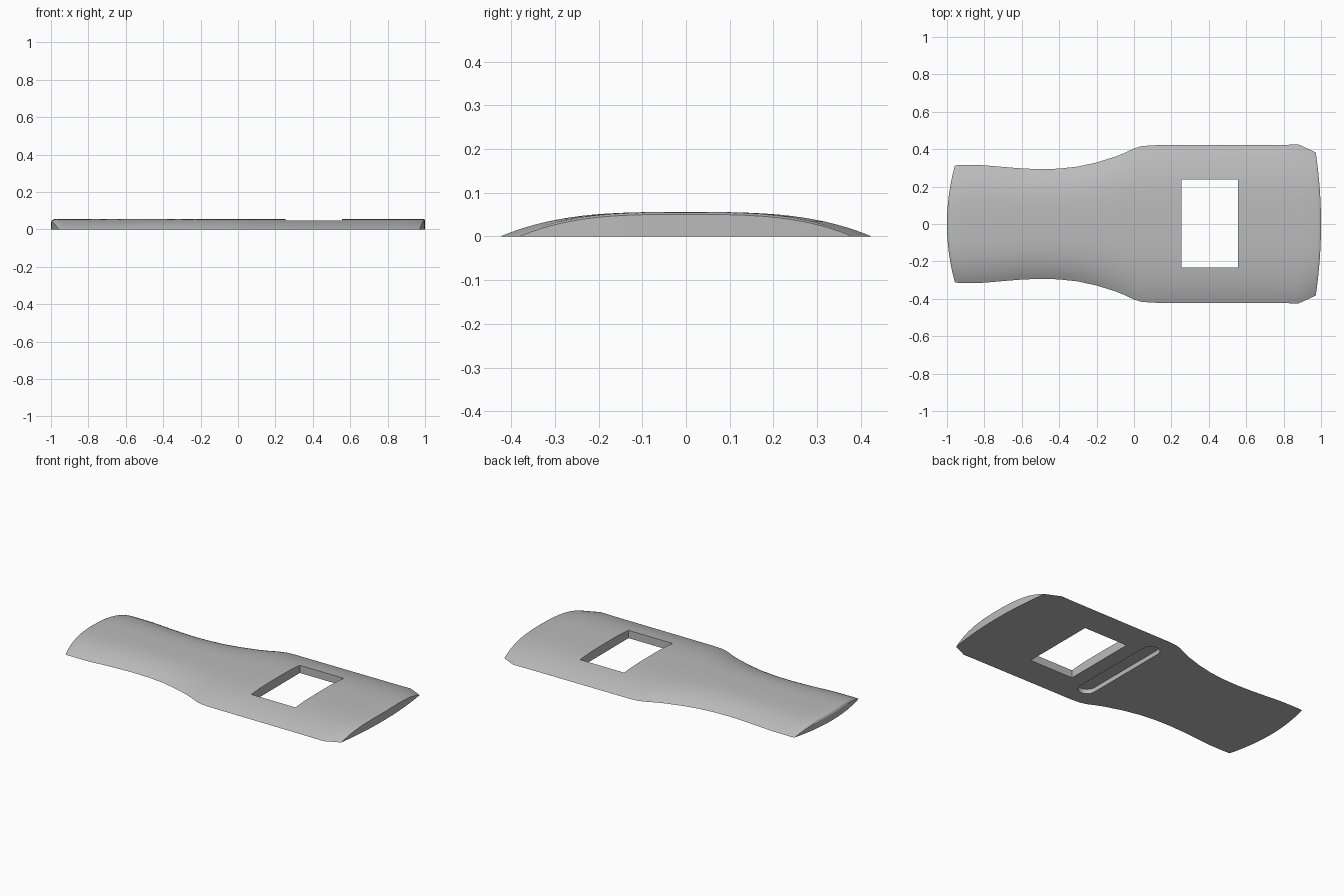
import bpy, bmesh

cube = bpy.data.objects.get("Cube")
if cube:
    bpy.data.objects.remove(cube, do_unlink=True)

HEIGHT = 0.056
COLUMNS = 32

grey = bpy.data.materials.new("plain grey")
grey.use_nodes = True
colour = (0.5, 0.5, 0.5, 1)
grey.diffuse_color = colour
grey.node_tree.nodes["Principled BSDF"].inputs["Base Color"].default_value = colour

# Stations along the plate: x, half width, height factor
STATIONS = [
    (-1, .312, .72), (-.994, .313, .88), (-.985, .314, .96), (-.97, .315, 1),
    (-.9, .315, 1), (-.8, .314, 1), (-.7, .305, 1), (-.6, .297, 1),
    (-.5, .293, 1), (-.4, .296, 1), (-.3, .307, 1), (-.2, .329, 1),
    (-.1, .36, 1), (-.05, .38, 1), (0, .404, 1), (.04, .416, 1),
    (.1, .421, 1), (.5, .422, 1), (.8, .423, 1), (.88, .425, 1),
    (.985, .388, 1), (.994, .384, .97), (1, .381, .9)]


def new_object(name, bm):
    bmesh.ops.recalc_face_normals(bm, faces=bm.faces)
    mesh = bpy.data.meshes.new(name)
    bm.to_mesh(mesh)
    bm.free()
    mesh.materials.append(grey)
    obj = bpy.data.objects.new(name, mesh)
    bpy.context.collection.objects.link(obj)
    return obj


def bowed(x, t):
    """Pull the corners in so both ends bow outward."""
    if x < -0.8:
        return x + 0.042 * t * t * (-0.8 - x) / 0.2
    if x > 0.88:
        return x - 0.028 * t * t * (x - 0.88) / 0.12
    return x


# Domed plate with a flat underside
bm = bmesh.new()
top, base = [], []
for x, width, factor in STATIONS:
    upper, lower = [], []
    for j in range(COLUMNS + 1):
        t = 2 * j / COLUMNS - 1
        px, py = bowed(x, t), width * t
        low = bm.verts.new((px, py, 0))
        z = HEIGHT * factor * (1 - abs(t) ** 3.2)
        lower.append(low)
        upper.append(low if j in (0, COLUMNS) else bm.verts.new((px, py, z)))
    top.append(upper)
    base.append(lower)


def skin(row_a, row_b):
    for j in range(COLUMNS):
        corners = [row_a[j], row_a[j + 1], row_b[j + 1], row_b[j]]
        bm.faces.new(list(dict.fromkeys(corners)))


for rows in (top, base):
    for a, b in zip(rows, rows[1:]):
        skin(a, b)
skin(top[0], base[0])
skin(top[-1], base[-1])
plate = new_object("domed_plate", bm)


def prism(name, outline, z0, z1):
    bm = bmesh.new()
    face = bm.faces.new([bm.verts.new((x, y, z0)) for x, y in outline])
    extruded = bmesh.ops.extrude_face_region(bm, geom=[face])["geom"]
    verts = [g for g in extruded if isinstance(g, bmesh.types.BMVert)]
    bmesh.ops.translate(bm, verts=verts, vec=(0, 0, z1 - z0))
    obj = new_object(name, bm)
    obj.hide_render = True
    return obj


def cut(cutter):
    mod = plate.modifiers.new("cut", "BOOLEAN")
    mod.operation = "DIFFERENCE"
    mod.solver = "EXACT"
    mod.object = cutter
    bpy.ops.object.modifier_apply(modifier=mod.name)
    bpy.data.objects.remove(cutter, do_unlink=True)


bpy.ops.object.select_all(action="DESELECT")
bpy.context.view_layer.objects.active = plate
plate.select_set(True)

# Rectangular window through the wide half
cut(prism("window_cutter", [(.255, -.233), (.555, -.233), (.555, .238), (.255, .238)], -.1, .2))

# Round-ended slot in the underside
from math import sin, cos, pi
slot = []
for end in (1, -1):
    for k in range(13):
        a = pi * k / 12
        slot.append((.11 + end * .052 * cos(a), end * (.275 + .052 * sin(a))))
cut(prism("slot_cutter", slot, -.1, .028))

bpy.ops.object.shade_smooth_by_angle(angle=0.5)
